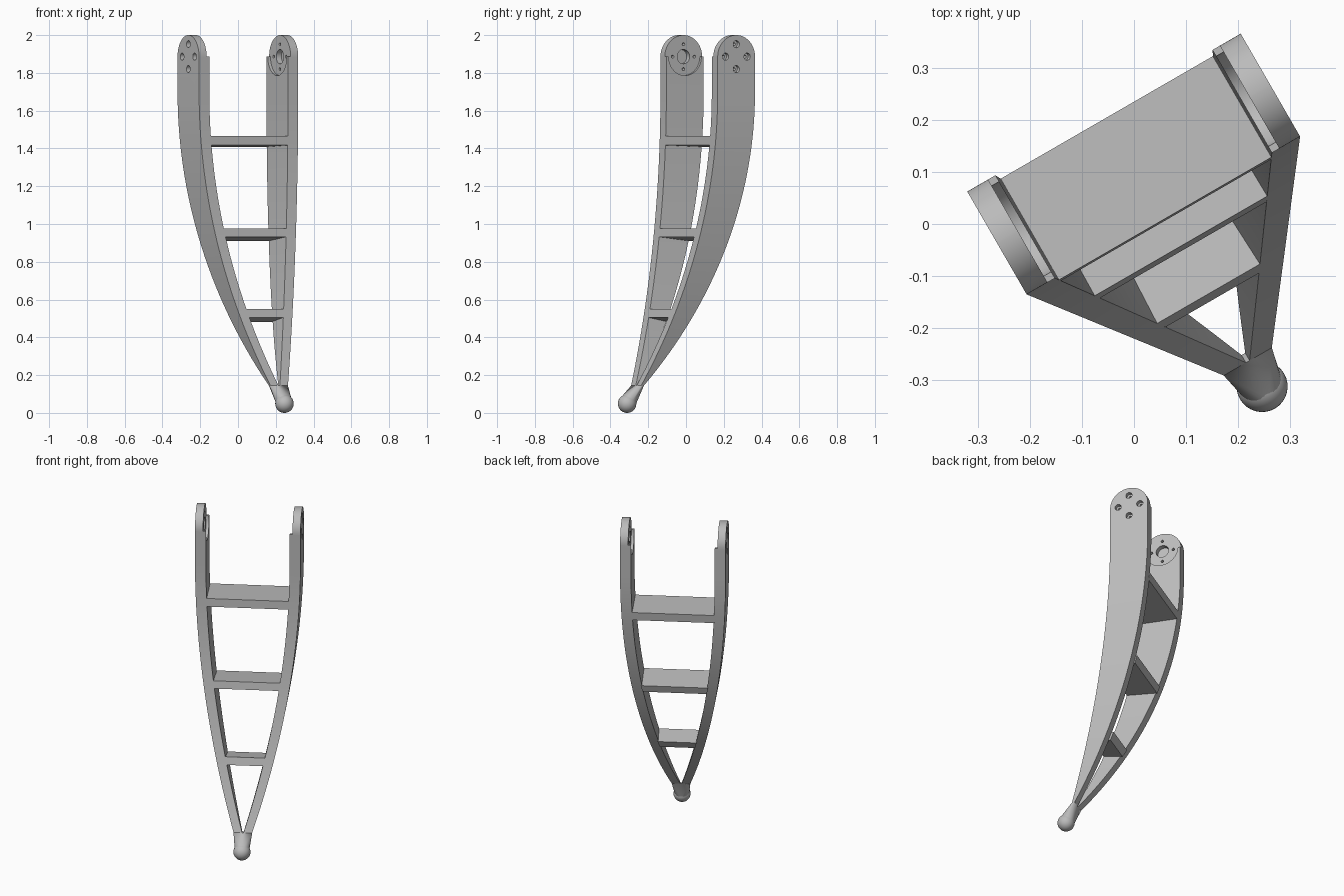
import bpy, bmesh, math
from mathutils import Matrix, Vector

if "Cube" in bpy.data.objects:
    bpy.data.objects.remove(bpy.data.objects["Cube"])

# one plain grey
grey = bpy.data.materials.new("plain grey")
grey.use_nodes = True
colour = (0.5, 0.5, 0.5, 1)
grey.diffuse_color = colour
grey.node_tree.nodes["Principled BSDF"].inputs["Base Color"].default_value = colour

# the frame is built about its own middle, then turned 30 degrees
TURN = Matrix.Rotation(math.radians(30), 4, "Z") @ Matrix.Translation((0.057, 0, 0))
BEND = 1.7        # height where the rails start to curve
PIVOT = Vector((0.0, 0.1, 1.886))
CAP = 0.114       # radius of the rounded rail top
FLANGE = 0.257    # inner face of the thin rail top
OUTER = 0.303


def drop(z, radius):
    h = max(BEND - z, 0)
    return radius - math.sqrt(radius ** 2 - h ** 2)


def front(z):
    return PIVOT.y - CAP - drop(z, 3.9)


def back(z):
    return PIVOT.y + CAP - drop(z, 2.53)


def outer(z):
    return OUTER - drop(z, 3.9) / 1.297


def inner(z):
    return max(0.2405 - drop(z, 3.9) / 1.37, 0)


def finish(name, bm, smooth=True):
    bmesh.ops.recalc_face_normals(bm, faces=bm.faces)
    mesh = bpy.data.meshes.new(name)
    bm.to_mesh(mesh)
    bm.free()
    ob = bpy.data.objects.new(name, mesh)
    bpy.context.collection.objects.link(ob)
    mesh.materials.append(grey)
    ob.matrix_world = TURN
    if smooth:
        shade(ob)
    return ob


def shade(ob):
    bpy.ops.object.select_all(action="DESELECT")
    ob.select_set(True)
    bpy.context.view_layer.objects.active = ob
    bpy.ops.object.shade_smooth_by_angle(angle=math.radians(25))


def loft(bm, rings):
    rows = [[bm.verts.new(p) for p in ring] for ring in rings]
    n = len(rows[0])
    for a, b in zip(rows, rows[1:]):
        for i in range(n):
            j = (i + 1) % n
            bm.faces.new((a[i], a[j], b[j], b[i]))
    bm.faces.new(rows[0])
    bm.faces.new(rows[-1])


def section(side, u0, u1, v0, v1, z):
    return [(side * u, v, z) for u, v in ((u0, v0), (u1, v0), (u1, v1), (u0, v1))]


def drill(bm, side, radius, u0, u1, v=0.0, z=0.0, segments=24):
    place = Matrix.Translation((side * (u0 + u1) / 2, PIVOT.y + v, PIVOT.z + z))
    bmesh.ops.create_cone(bm, cap_ends=True, segments=segments, radius1=radius,
                          radius2=radius, depth=u1 - u0,
                          matrix=place @ Matrix.Rotation(math.pi / 2, 4, "Y"))


def cut(ob, bm):
    tool = finish("cutter", bm, smooth=False)
    mod = ob.modifiers.new("cut", "BOOLEAN")
    mod.operation = "DIFFERENCE"
    mod.solver = "EXACT"
    mod.object = tool
    bpy.context.view_layer.update()
    bpy.context.view_layer.objects.active = ob
    bpy.ops.object.modifier_apply(modifier=mod.name)
    bpy.data.objects.remove(tool)


# curved rails with thin rounded tops, motor recess and screw holes
FOOT = 0.14
for side, label in ((1, "left"), (-1, "right")):
    bm = bmesh.new()
    heights = [FOOT + (BEND - FOOT) * i / 32 for i in range(33)] + [PIVOT.z]
    rings = [section(side, inner(z), outer(z), front(z), back(z), z) for z in heights]
    for i in range(21):
        a = math.radians(89 * i / 20)
        w = CAP * math.cos(a)
        rings.append(section(side, FLANGE, OUTER, PIVOT.y - w, PIVOT.y + w,
                             PIVOT.z + CAP * math.sin(a)))
    loft(bm, rings)
    rail = finish(label + "_rail", bm, smooth=False)

    bm = bmesh.new()
    drill(bm, side, 0.1, 0.2, FLANGE, segments=48)
    cut(rail, bm)
    bm = bmesh.new()
    drill(bm, side, 0.038, 0.22, 0.288, segments=32)
    for k in range(4):
        v, z = 0.066 * math.cos(k * math.pi / 2), 0.066 * math.sin(k * math.pi / 2)
        drill(bm, side, 0.019, 0.28, 0.33, v, z)
    cut(rail, bm)
    bm = bmesh.new()
    for k in range(4):
        v, z = 0.066 * math.cos(k * math.pi / 2), 0.066 * math.sin(k * math.pi / 2)
        drill(bm, side, 0.008, 0.22, 0.33, v, z, 12)
    cut(rail, bm)
    shade(rail)

# three cross rungs, leaning down towards the back
for label, low, high, slope in (("upper", 1.417, 1.467, 0.04),
                                ("middle", 0.932, 0.977, 0.12),
                                ("lower", 0.505, 0.55, 0.2)):
    bm = bmesh.new()
    ends = []
    for side in (-1, 1):
        ring = []
        for z, edge in ((low, front), (high, front), (high, back), (low, back)):
            v = edge(z)
            zz = z - slope * (v - front(z))
            ring.append((side * (inner(zz) + 0.004), v, zz))
        ends.append(ring)
    loft(bm, ends)
    finish(label + "_rung", bm, smooth=False)

# ball foot and the neck that joins it to the rails
BALL = Vector((0, -0.393, 0.049))
bm = bmesh.new()
bmesh.ops.create_uvsphere(bm, u_segments=32, v_segments=20, radius=0.049,
                          matrix=Matrix.Translation(BALL))
finish("ball_foot", bm)

bm = bmesh.new()
for z in (FOOT, FOOT + 0.004):
    for side in (-1, 1):
        for edge in (front, back):
            bm.verts.new((side * outer(z), edge(z), z))
axis = Vector((0, front(FOOT) - BALL.y, FOOT - BALL.z)).to_track_quat("Z", "Y")
bmesh.ops.create_circle(bm, segments=24, radius=0.043,
                        matrix=Matrix.Translation(BALL) @ axis.to_matrix().to_4x4()
                        @ Matrix.Translation((0, 0, 0.02)))
bmesh.ops.convex_hull(bm, input=bm.verts)
finish("foot_neck", bm)
